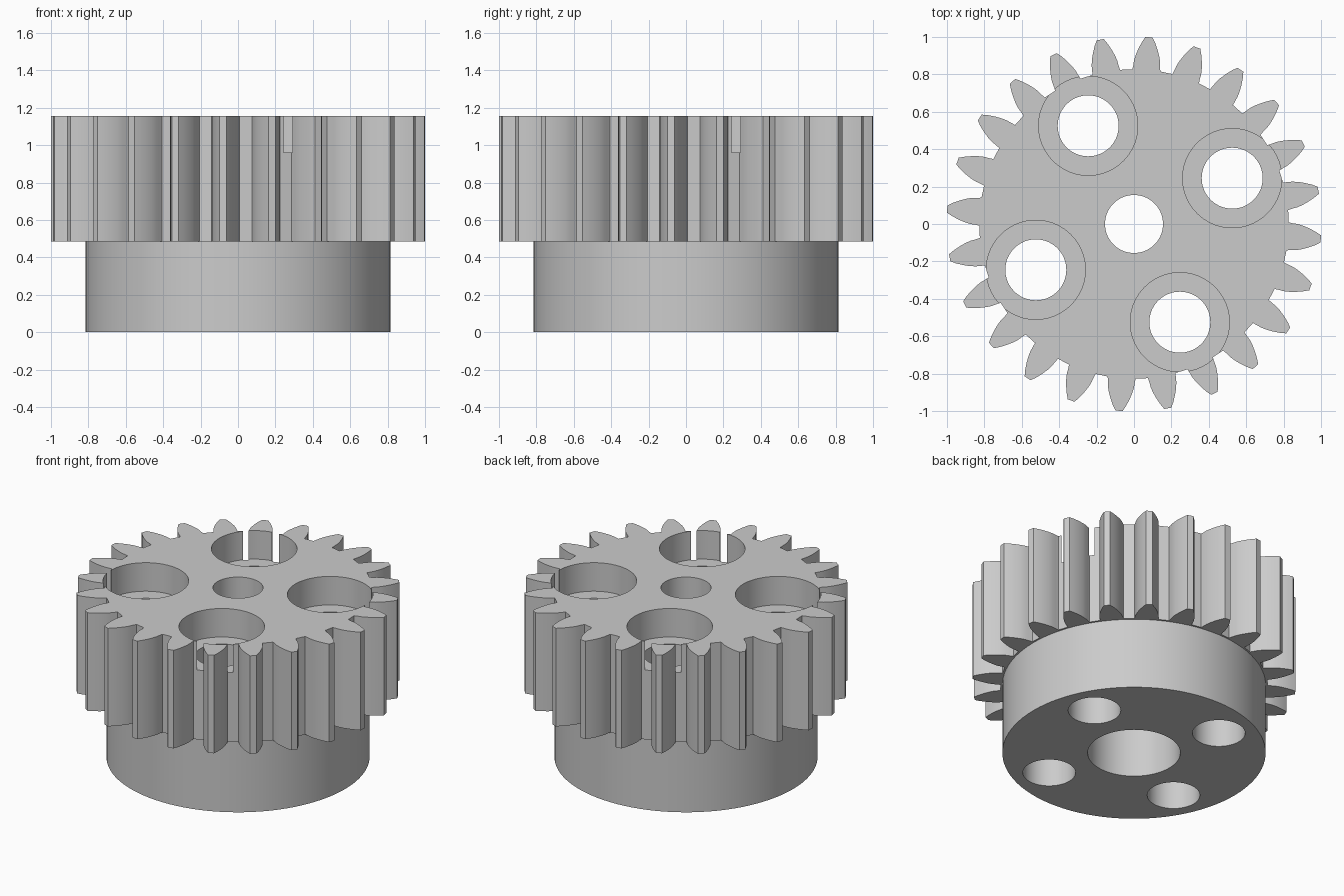
import bpy, bmesh
from math import sin, cos, radians, pi

if "Cube" in bpy.data.objects:
    bpy.data.objects.remove(bpy.data.objects["Cube"], do_unlink=True)

TEETH = 24
BASE_TOP, GEAR_TOP, BORE_FLOOR = 0.485, 1.155, 0.96
TOOTH_ANGLE = -4.6
# Tooth flank from root to tip: radius, half angle in degrees
FLANK = [(0.8275, 5.2), (0.85, 4.85), (0.875, 4.6), (0.905, 4.0),
         (0.94, 3.1), (0.975, 2.05), (1.002, 1.1)]
BOLTS = [(-0.245, 0.525), (0.525, 0.245), (0.245, -0.525), (-0.525, -0.245)]

grey = bpy.data.materials.new("light_grey")
grey.use_nodes = True
grey.diffuse_color = (0.6, 0.6, 0.6, 1)
grey.node_tree.nodes["Principled BSDF"].inputs["Base Color"].default_value = (0.6, 0.6, 0.6, 1)


def prism(name, outline, z0, z1):
    """Extrude a closed outline from z0 to z1."""
    bm = bmesh.new()
    face = bm.faces.new([bm.verts.new((x, y, z0)) for x, y in outline])
    top = bmesh.ops.extrude_face_region(bm, geom=[face])["geom"]
    bmesh.ops.translate(bm, vec=(0, 0, z1 - z0),
                        verts=[v for v in top if isinstance(v, bmesh.types.BMVert)])
    bmesh.ops.recalc_face_normals(bm, faces=bm.faces)
    mesh = bpy.data.meshes.new(name)
    bm.to_mesh(mesh)
    bm.free()
    obj = bpy.data.objects.new(name, mesh)
    obj.data.materials.append(grey)
    bpy.context.collection.objects.link(obj)
    return obj


def circle(radius, sides=72, centre=(0, 0)):
    return [(centre[0] + radius * cos(2 * pi * i / sides),
             centre[1] + radius * sin(2 * pi * i / sides)) for i in range(sides)]


def drill(target, radius, z0, z1, centre=(0, 0)):
    """Cut a round hole and discard the cutter."""
    cutter = prism("hole_cutter", circle(radius, 72, centre), z0, z1)
    cutter.hide_render = True
    mod = target.modifiers.new("hole", "BOOLEAN")
    mod.operation = "DIFFERENCE"
    mod.solver = "EXACT"
    mod.object = cutter
    bpy.context.view_layer.objects.active = target
    bpy.ops.object.modifier_apply(modifier=mod.name)
    bpy.data.objects.remove(cutter, do_unlink=True)


# Toothed wheel
outline = []
for i in range(TEETH):
    mid = TOOTH_ANGLE + i * 360 / TEETH
    sides = [(r, mid - a) for r, a in FLANK] + [(r, mid + a) for r, a in reversed(FLANK)]
    outline += [(r * cos(radians(a)), r * sin(radians(a))) for r, a in sides]
wheel = prism("gear_wheel", outline, BASE_TOP, GEAR_TOP)
drill(wheel, 0.155, 0.3, 1.3)

# Round hub below, with a wide recess in the middle
hub = prism("hub", circle(0.815, 96), 0, BASE_TOP)
drill(hub, 0.287, -0.1, 0.6)

# Bolt holes through both parts, counterbored from the top
for bolt in BOLTS:
    drill(wheel, 0.163, 0.3, 1.3, bolt)
    drill(wheel, 0.265, BORE_FLOOR, 1.3, bolt)
    drill(hub, 0.163, -0.1, 0.6, bolt)

# Smooth the curved walls, keep the edges sharp
bpy.ops.object.select_all(action="DESELECT")
for part in (wheel, hub):
    part.select_set(True)
bpy.context.view_layer.objects.active = wheel
bpy.ops.object.shade_smooth_by_angle(angle=radians(25))
